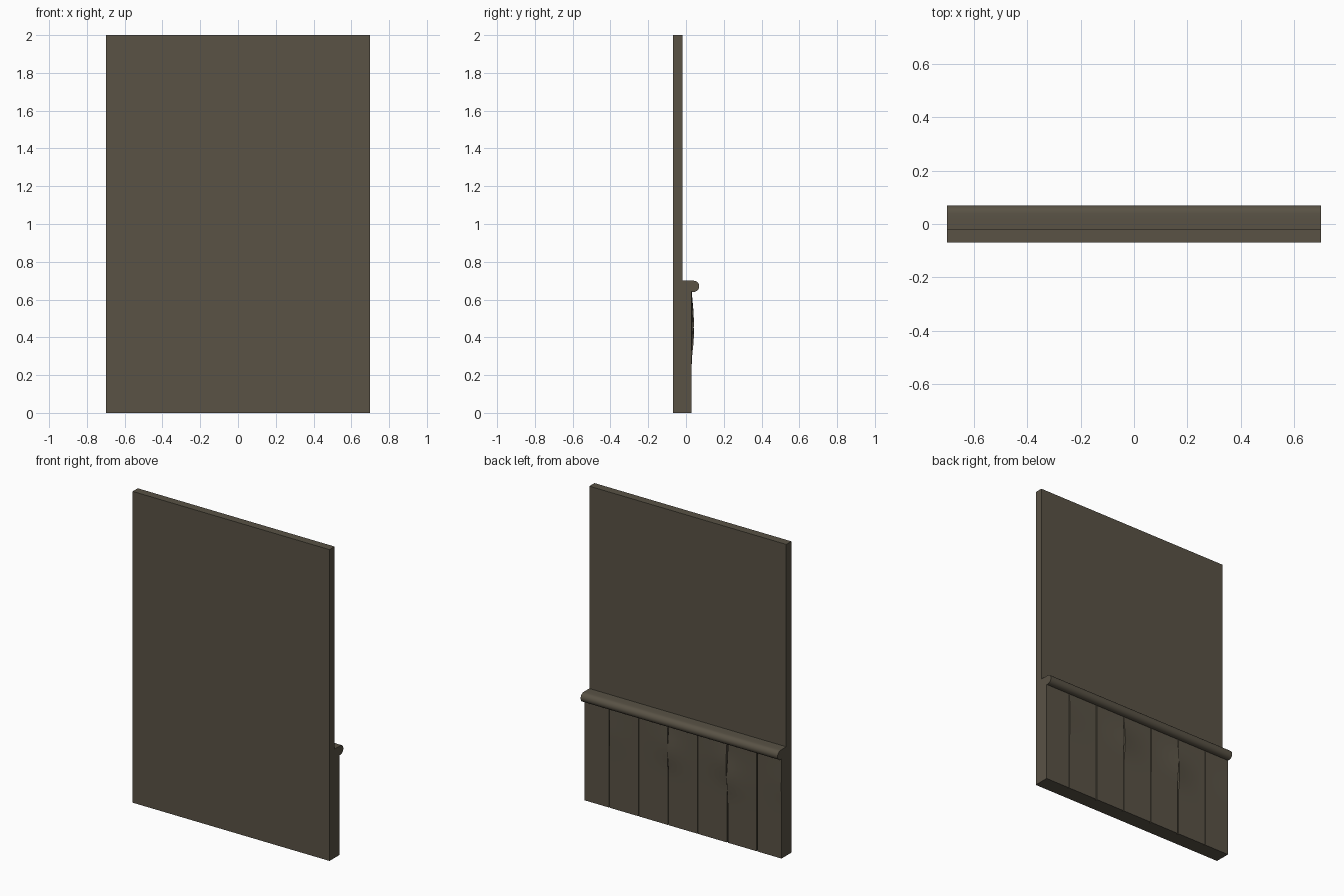
import bpy, bmesh, math

if "Cube" in bpy.data.objects:
    bpy.data.objects.remove(bpy.data.objects["Cube"])

HALF_W = 0.70
BACK_Y = 0.02      # bottom of the plank grooves
FACE_Y = 0.03      # plank face

paint = bpy.data.materials.new("dark_brown_paint")
paint.diffuse_color = (0.10, 0.085, 0.06, 1)
paint.use_nodes = True
paint.node_tree.nodes["Principled BSDF"].inputs["Base Color"].default_value = paint.diffuse_color


def finish(name, bm):
    mesh = bpy.data.meshes.new(name)
    bm.to_mesh(mesh)
    bm.free()
    mesh.materials.append(paint)
    ob = bpy.data.objects.new(name, mesh)
    bpy.context.collection.objects.link(ob)
    bpy.ops.object.select_all(action='DESELECT')
    ob.select_set(True)
    bpy.context.view_layer.objects.active = ob
    bpy.ops.object.shade_smooth_by_angle(angle=math.radians(35))
    return ob


def extrude_profile(name, pts, closed=True):
    """Sweep a (y, z) profile along x; an open one leaves its last side off."""
    bm = bmesh.new()
    a = [bm.verts.new((-HALF_W, y, z)) for y, z in pts]
    b = [bm.verts.new((HALF_W, y, z)) for y, z in pts]
    n = len(pts)
    bm.faces.new(a[::-1])
    bm.faces.new(b)
    for i in range(n if closed else n - 1):
        j = (i + 1) % n
        bm.faces.new((a[i], a[j], b[j], b[i]))
    return finish(name, bm)


# Wall with the thicker backing below
extrude_profile("wall", [(-0.07, 0), (BACK_Y, 0), (BACK_Y, 0.70),
                         (-0.018, 0.70), (-0.018, 2), (-0.07, 2)])

# Rounded chair rail
nose = [(0.04 + 0.03 * math.cos(t), 0.67 + 0.03 * math.sin(t))
        for t in (math.radians(-120 + 210 * i / 12) for i in range(13))]
extrude_profile("chair_rail", [(BACK_Y, 0.644)] + nose + [(BACK_Y, 0.70)], False)

# Vertical planks, some of them warped: (left bulge, right bulge, bulge height)
edges = [-HALF_W] + [-0.525 + 0.21 * i for i in range(6)] + [HALF_W]
warps = [(0.003, 0.0, 0.46), (0.002, 0.012, 0.42), (0.011, 0.001, 0.50),
         (0.0, 0.012, 0.48), (0.006, 0.0, 0.50), (0.0, 0.003, 0.48), (0, 0, 0.48)]
COLS, ROWS, TOP, GAP = 6, 16, 0.645, 0.003

for k, (left, right, mid) in enumerate(warps):
    x0 = edges[k] + (GAP if k > 0 else 0)
    x1 = edges[k + 1] - (GAP if k < 6 else 0)
    bm = bmesh.new()
    grid = []
    for r in range(ROWS + 1):
        z = TOP * r / ROWS
        d = abs(z - mid) / 0.17
        bump = 0.5 + 0.5 * math.cos(math.pi * d) if d < 1 else 0
        row = [bm.verts.new((x0, BACK_Y, z))]
        for c in range(COLS + 1):
            u = c / COLS
            y = FACE_Y + bump * (left * (1 - u) ** 2 + right * u ** 2)
            row.append(bm.verts.new((x0 + (x1 - x0) * u, y, z)))
        row.append(bm.verts.new((x1, BACK_Y, z)))
        grid.append(row)
    for lo, hi in zip(grid, grid[1:]):
        for i in range(len(lo) - 1):
            bm.faces.new((lo[i + 1], lo[i], hi[i], hi[i + 1]))
    # bottom end of the plank
    bm.faces.new(grid[0])
    finish(f"plank_{k + 1}", bm)
